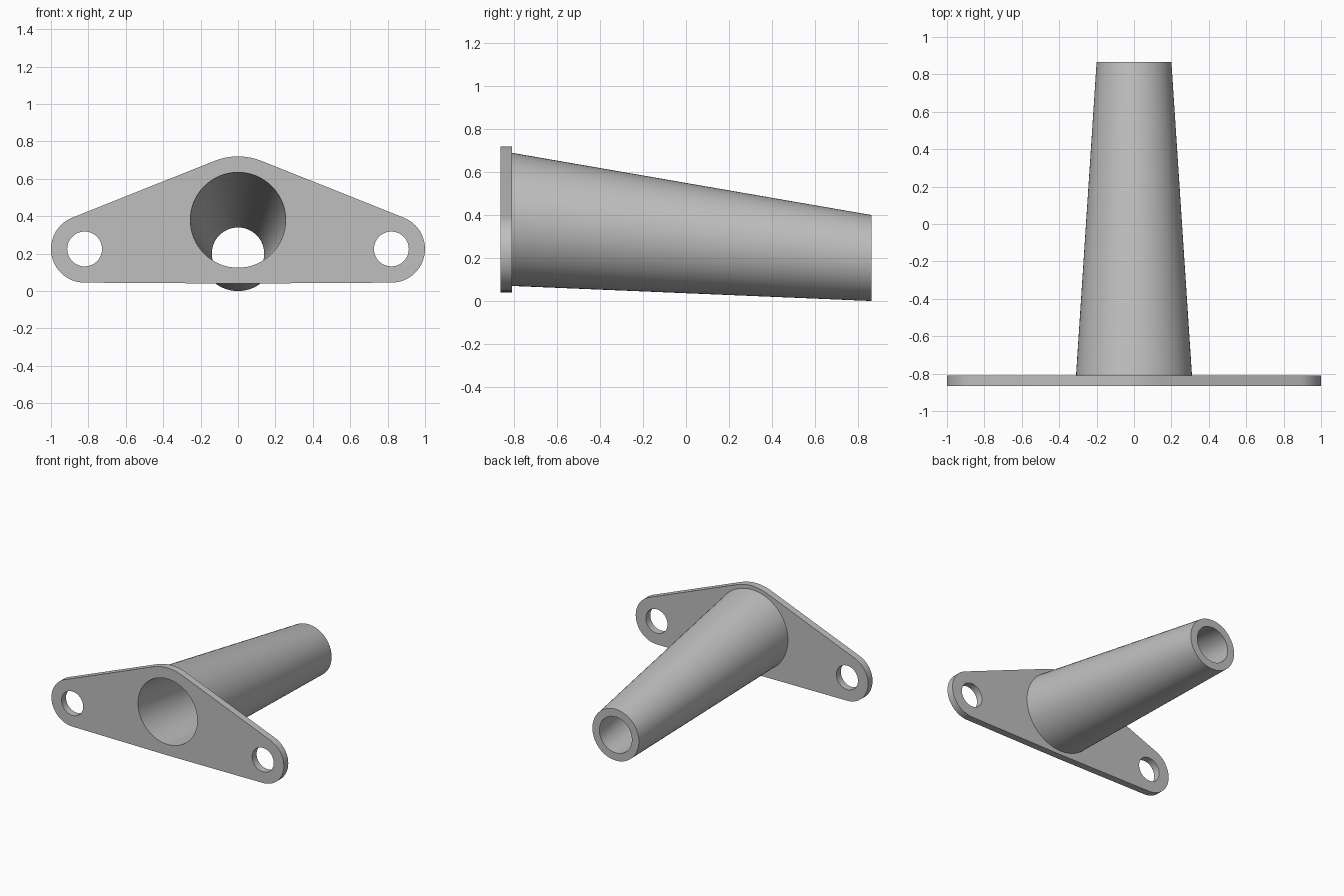
import bpy, bmesh, math
from mathutils import Vector
from mathutils.geometry import convex_hull_2d

cube = bpy.data.objects.get("Cube")
if cube:
    bpy.data.objects.remove(cube, do_unlink=True)

FRONT, BACK, TIP = -0.865, -0.81, 0.865
SEGMENTS = 64

grey = bpy.data.materials.new("plain grey")
grey.use_nodes = True
colour = (0.52, 0.52, 0.52, 1)
grey.diffuse_color = colour
grey.node_tree.nodes["Principled BSDF"].inputs["Base Color"].default_value = colour


def circle(x, z, r):
    angles = [2 * math.pi * i / SEGMENTS for i in range(SEGMENTS)]
    return [Vector((x + r * math.cos(a), z + r * math.sin(a))) for a in angles]


def bore(y):
    """Bore section, narrowing and dropping towards the tip."""
    t = (y - FRONT) / (TIP - FRONT)
    return circle(0, 0.38 - 0.18 * t, 0.255 - 0.115 * t)


def add_loop(bm, points, y):
    verts = [bm.verts.new((p.x, y, p.y)) for p in points]
    edges = [bm.edges.new((v, verts[i - 1])) for i, v in enumerate(verts)]
    return verts, edges


def bridge(bm, a, b):
    for i in range(len(a)):
        bm.faces.new((a[i - 1], a[i], b[i], b[i - 1]))


def finish(bm, name):
    bmesh.ops.recalc_face_normals(bm, faces=bm.faces)
    mesh = bpy.data.meshes.new(name)
    bm.to_mesh(mesh)
    bm.free()
    mesh.materials.append(grey)
    obj = bpy.data.objects.new(name, mesh)
    bpy.context.collection.objects.link(obj)
    bpy.ops.object.select_all(action='DESELECT')
    obj.select_set(True)
    bpy.context.view_layer.objects.active = obj
    bpy.ops.object.shade_smooth_by_angle(angle=math.radians(30))


# Flange plate: rounded triangle around three circles, with three holes
discs = circle(0, 0.38, 0.34)
for x in (-0.82, 0.82):
    discs += circle(x, 0.225, 0.18)
outline = [discs[i] for i in convex_hull_2d(discs)]
bolt_holes = [circle(x, 0.225, 0.093) for x in (-0.82, 0.82)]

bm = bmesh.new()
sides = []
for y in (FRONT, BACK):
    loops = [add_loop(bm, pts, y) for pts in [outline, bore(y)] + bolt_holes]
    sides.append(loops)
for loops in sides:
    bmesh.ops.triangle_fill(bm, use_beauty=True, use_dissolve=False,
                            edges=[e for loop in loops for e in loop[1]])
for a, b in zip(*sides):
    bridge(bm, a[0], b[0])
finish(bm, "flange_plate")

# Tapered hollow tube sloping down to the tip
bm = bmesh.new()
rings = [add_loop(bm, pts, y)[0] for pts, y in (
    (circle(0, 0.38, 0.31), BACK), (circle(0, 0.2, 0.2), TIP),
    (bore(TIP), TIP), (bore(BACK), BACK))]
for i in range(4):
    bridge(bm, rings[i - 1], rings[i])
finish(bm, "tapered_tube")
